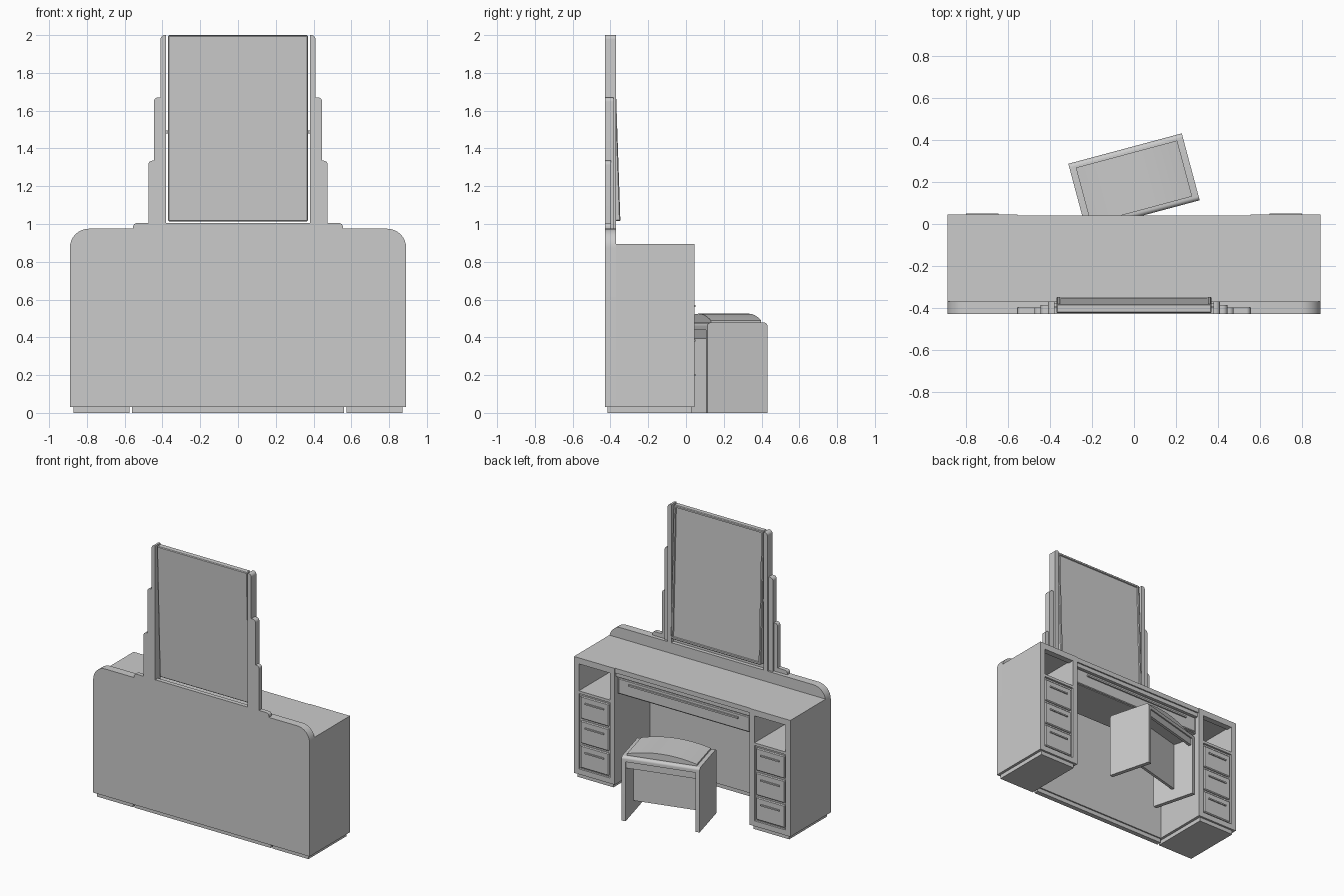
import bpy, bmesh
from math import sin, cos, pi, radians
from mathutils import Matrix, Vector

cube = bpy.data.objects.get("Cube")
if cube:
    bpy.data.objects.remove(cube, do_unlink=True)

# Single painted finish
GREY = (0.6, 0.6, 0.6, 1)
paint = bpy.data.materials.new("plain_grey")
paint.use_nodes = True
paint.diffuse_color = GREY
paint.node_tree.nodes["Principled BSDF"].inputs["Base Color"].default_value = GREY


def finish(name, bm, matrix=None):
    bmesh.ops.recalc_face_normals(bm, faces=bm.faces)
    mesh = bpy.data.meshes.new(name)
    bm.to_mesh(mesh)
    bm.free()
    mesh.materials.append(paint)
    obj = bpy.data.objects.new(name, mesh)
    bpy.context.collection.objects.link(obj)
    if matrix:
        obj.matrix_world = matrix
    return obj


def smooth(obj):
    bpy.ops.object.select_all(action='DESELECT')
    obj.select_set(True)
    bpy.context.view_layer.objects.active = obj
    bpy.ops.object.shade_smooth_by_angle(angle=radians(35))


def box(name, x, y, z, matrix=None, bevel=0):
    """Box between coordinate pairs, optionally with bevelled edges."""
    bm = bmesh.new()
    bmesh.ops.create_cube(bm, size=1)
    for v in bm.verts:
        v.co = Vector([(a + b) / 2 + c * abs(b - a) for (a, b), c in zip((x, y, z), v.co)])
    if bevel:
        bmesh.ops.bevel(bm, geom=bm.edges[:], offset=bevel, segments=1, affect='EDGES')
    return finish(name, bm, matrix)


def prism(name, points, axis, lo, hi, matrix=None):
    """Extrude a 2D outline along x (outline y,z) or along y (outline x,z)."""
    bm = bmesh.new()
    place = (lambda p: (lo, *p)) if axis == 'x' else (lambda p: (p[0], lo, p[1]))
    face = bm.faces.new([bm.verts.new(place(p)) for p in points])
    out = bmesh.ops.extrude_face_region(bm, geom=[face])
    shift = Vector((hi - lo, 0, 0)) if axis == 'x' else Vector((0, hi - lo, 0))
    bmesh.ops.translate(bm, verts=[v for v in out['geom'] if isinstance(v, bmesh.types.BMVert)], vec=shift)
    obj = finish(name, bm, matrix)
    smooth(obj)
    return obj


def rounded_top(a0, a1, z0, z1, r0, r1, steps=8):
    """Rectangle outline with the two upper corners rounded."""
    pts = [(a0, z0), (a1, z0)]
    for edge, r, start in ((a1, r1, 0), (a0, r0, pi / 2)):
        if r == 0:
            pts.append((edge, z1))
            continue
        mid = edge - r if edge == a1 else edge + r
        for i in range(steps + 1):
            t = start + pi / 2 * i / steps
            pts.append((mid + r * cos(t), z1 - r + r * sin(t)))
    return pts


# Back board and raised step
BACK = -0.43
prism("back_board", rounded_top(-0.89, 0.89, 0.03, 0.975, 0.1, 0.1), 'y', BACK, -0.37)
prism("back_step", rounded_top(-0.555, 0.555, 0.95, 1.005, 0.02, 0.02), 'y', BACK, -0.398)

# Table top and centre drawer
box("table_top", (-0.89, 0.89), (-0.37, 0.04), (0.86, 0.895))
box("centre_rail", (-0.555, 0.555), (0.0, 0.03), (0.83, 0.86))
box("centre_drawer", (-0.55, 0.55), (-0.3, 0.015), (0.70, 0.825))
box("centre_drawer_front", (-0.54, 0.54), (0.01, 0.025), (0.705, 0.82), bevel=0.005)
box("centre_handle", (-0.45, 0.45), (0.024, 0.036), (0.785, 0.797))
box("back_plinth", (-0.56, 0.56), (-0.415, -0.38), (0, 0.03))

# Pedestals with open shelf and three drawers each
for s, side in ((1, "left"), (-1, "right")):
    def span(a, b):
        return sorted((s * a, s * b))
    front = 0.045
    box(side + "_plinth", span(0.575, 0.87), (-0.415, 0.03), (0, 0.03))
    box(side + "_outer_side", span(0.85, 0.89), (-0.37, front), (0.03, 0.895))
    box(side + "_inner_side", span(0.555, 0.595), (-0.37, front), (0.03, 0.895))
    box(side + "_top_rail", span(0.595, 0.85), (0, front), (0.85, 0.895))
    box(side + "_shelf", span(0.595, 0.85), (-0.37, front), (0.63, 0.65))
    box(side + "_bottom", span(0.595, 0.85), (-0.37, front), (0.03, 0.07))
    box(side + "_drawer_case", span(0.595, 0.85), (-0.37, 0.03), (0.07, 0.63))
    for i in range(3):
        z = 0.08 + 0.183 * i
        box(f"{side}_drawer_{i + 1}", span(0.605, 0.84), (0.02, 0.042), (z, z + 0.168), bevel=0.006)
        box(f"{side}_handle_{i + 1}", span(0.645, 0.8), (0.04, 0.05), (z + 0.115, z + 0.125))

# Stepped mirror posts, tallest nearest the mirror
for s, side in ((1, "left"), (-1, "right")):
    for i, (inner, outer, top, y1) in enumerate(((0.38, 0.41, 2.0, -0.37),
                                                 (0.405, 0.445, 1.67, -0.385),
                                                 (0.44, 0.475, 1.335, -0.397))):
        a, b = sorted((s * inner, s * outer))
        r0, r1 = (0, 0.022) if s > 0 else (0.022, 0)
        prism(f"{side}_post_{i + 1}", rounded_top(a, b, 0.97, top, r0, r1), 'y', BACK, y1)
    a, b = sorted((s * 0.365, s * 0.385))
    box(side + "_pivot", (a, b), (-0.393, -0.377), (1.48, 1.496))

# Tilted mirror: bevelled frame with a recessed glass face
bm = bmesh.new()
bmesh.ops.create_cube(bm, size=1)
bmesh.ops.scale(bm, vec=(0.74, 0.044, 0.985), verts=bm.verts)
bmesh.ops.bevel(bm, geom=bm.edges[:], offset=0.005, segments=1, affect='EDGES')
bm.normal_update()
glass = max(bm.faces, key=lambda f: f.calc_center_median().y)
bmesh.ops.inset_region(bm, faces=[glass], thickness=0.016)
bmesh.ops.inset_region(bm, faces=[glass], thickness=0.004, depth=-0.008)
finish("mirror", bm, Matrix.Translation((0, -0.386, 1.507)) @ Matrix.Rotation(0.034, 4, 'X'))

# Stool, turned slightly
turn = Matrix.Translation((0, 0.20, 0)) @ Matrix.Rotation(radians(15), 4, 'Z')
W, D = 0.28, 0.165
for s, side in ((1, "left"), (-1, "right")):
    a, b = sorted((s * W, s * (W - 0.03)))
    prism(f"stool_{side}_leg", rounded_top(-D, D, 0, 0.478, 0.02, 0.02), 'x', a, b, turn)
    y0, y1 = sorted((s * (D - 0.01), s * (D - 0.03)))
    box(f"stool_{side}_apron", (-W + 0.03, W - 0.03), (y0, y1), (0.39, 0.45), turn)
prism("stool_seat_board", rounded_top(-D, D, 0.44, 0.478, 0.02, 0.02), 'x', -W + 0.03, W - 0.03, turn)
box("stool_stretcher", (-W + 0.03, W - 0.03), (-0.01, 0.01), (0.085, 0.44), turn)

# Cushion arched along its length
CW, CD, N = 0.25, 0.138, 16
arch = [(-CW, 0.476), (CW, 0.476)]
for i in range(N + 1):
    x = CW - 2 * CW * i / N
    arch.append((x, 0.49 + 0.035 * (1 - (x / CW) ** 2)))
prism("stool_cushion", arch, 'y', -CD, CD, turn)
